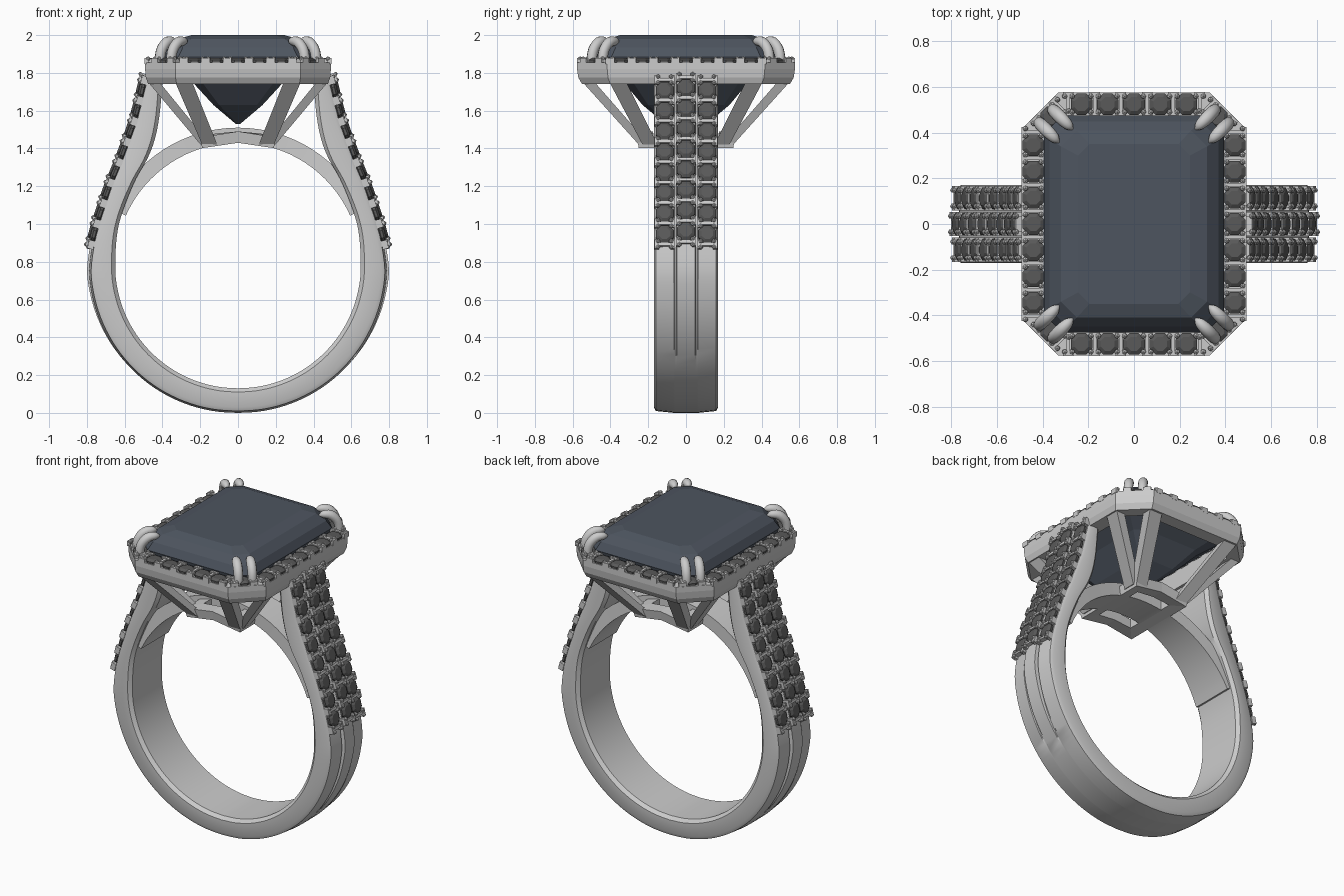
import bpy, bmesh, math
from mathutils import Vector, Matrix

if "Cube" in bpy.data.objects:
    bpy.data.objects.remove(bpy.data.objects["Cube"])

STONE = bpy.data.materials.new("dark_stone")
STONE.diffuse_color = (0.10, 0.10, 0.10, 1)
STONE.use_nodes = True
STONE.node_tree.nodes["Principled BSDF"].inputs["Base Color"].default_value = STONE.diffuse_color
GEM = bpy.data.materials.new("slate_gem")
GEM.diffuse_color = (0.075, 0.09, 0.115, 1)
GEM.use_nodes = True
GEM.node_tree.nodes["Principled BSDF"].inputs["Base Color"].default_value = GEM.diffuse_color


def finish(name, bm, mat=None, smooth=None):
    bmesh.ops.recalc_face_normals(bm, faces=bm.faces)
    me = bpy.data.meshes.new(name)
    bm.to_mesh(me)
    bm.free()
    ob = bpy.data.objects.new(name, me)
    bpy.context.collection.objects.link(ob)
    if mat:
        me.materials.append(mat)
    if smooth:
        bpy.ops.object.select_all(action='DESELECT')
        ob.select_set(True)
        bpy.context.view_layer.objects.active = ob
        bpy.ops.object.shade_smooth_by_angle(angle=math.radians(smooth))
    return ob


def loft(bm, loops, cap=True, ring=False):
    """Skin a list of closed loops; ring joins last loop to first."""
    vs = [[bm.verts.new(p) for p in lp] for lp in loops]
    n = len(vs[0])
    for a, b in zip(vs, vs[1:] + (vs[:1] if ring else [])):
        for i in range(n):
            bm.faces.new((a[i], a[(i + 1) % n], b[(i + 1) % n], b[i]))
    if cap and not ring:
        bm.faces.new(vs[0])
        bm.faces.new(vs[-1])


def octo(a, b, c, z):
    """Rectangle with cut corners."""
    return [(a, b - c, z), (a - c, b, z), (c - a, b, z), (-a, b - c, z),
            (-a, c - b, z), (c - a, -b, z), (a - c, -b, z), (a, c - b, z)]


def catmull(pts, sub):
    out = []
    for i in range(len(pts) - 1):
        p0, p1, p2, p3 = (pts[max(0, min(len(pts) - 1, i + k))] for k in (-1, 0, 1, 2))
        for s in range(sub):
            t = s / sub
            out.append(0.5 * (2 * p1 + (p2 - p0) * t + (2 * p0 - 5 * p1 + 4 * p2 - p3) * t * t
                              + (3 * p1 - p0 - 3 * p2 + p3) * t ** 3))
    return out + [pts[-1]]


# shank path: (inner x, inner z, outer x, outer z) from bottom to shoulder top
half = []
for d in range(-90, 6, 8):
    c, s = math.cos(math.radians(d)), math.sin(math.radians(d))
    r = 0.78 + 0.008 * c
    half.append(Vector((0.65 * c, 0.78 + 0.65 * s, r * c, 0.78 + r * s)))
half += [Vector(p) for p in (
    (.646, .89, .772, .88), (.63, 1.0, .748, .98), (.595, 1.11, .713, 1.09),
    (.54, 1.24, .675, 1.2), (.48, 1.345, .63, 1.31), (.44, 1.45, .585, 1.43),
    (.415, 1.58, .54, 1.56), (.40, 1.75, .49, 1.765))]
half = catmull(half, 3)
full = [Vector((-p[0], p[1], -p[2], p[3])) for p in half[:0:-1]] + half


def section(p):
    i, o = Vector((p[0], 0, p[1])), Vector((p[2], 0, p[3]))
    d = (o - i).normalized()
    f = max(0, min(1, (p[3] - 0.25) / 0.5))
    g, c = -0.02 * f, 0.012 * f
    top = [(-.17, -.03), (-.16, -.01), (-.064, 0), (-.06, g), (-.052, g), (-.048, c)]
    top += [(-y, h) for y, h in top[::-1]]
    loop = [o + d * h + Vector((0, y, 0)) for y, h in top]
    loop += [i + d * h + Vector((0, y, 0)) for y, h in ((.17, .02), (.15, 0), (-.15, 0), (-.17, .02))]
    return loop


bm = bmesh.new()
loft(bm, [section(p) for p in full])
finish("shank", bm, smooth=35)

# bridge arch closing the finger hole under the seat
bm = bmesh.new()
arch = []
for k in range(33):
    a = math.radians(24 + 132 * k / 32)
    c, s = math.cos(a), math.sin(a)
    w = 0.10 + 0.05 * abs(c) ** 2
    arch.append([(r * c, y, 0.78 + r * s) for r, y in ((.65, -w), (.65, w), (.73, w), (.73, -w))])
loft(bm, arch)
finish("bridge", bm, smooth=35)

# halo tray around the centre gem
bm = bmesh.new()
loft(bm, [octo(.475, .55, .15, 1.74), octo(.488, .57, .157, 1.775), octo(.492, .577, .16, 1.82),
          octo(.492, .577, .16, 1.856), octo(.385, .465, .08, 1.856), octo(.385, .465, .08, 1.74)],
     ring=True)
finish("halo", bm)

# seat: base frame curved to the finger hole, plus two struts per corner
bm = bmesh.new()


def frame_loop(a, b, h):
    return [(x, y, 0.78 + math.sqrt(.4225 - x * x) + h) for x, y in
            ((a, -b), (a, b), (0, b), (-a, b), (-a, -b), (0, -b))]


loft(bm, [frame_loop(.19, .25, 0), frame_loop(.2, .26, .06),
          frame_loop(.12, .175, .06), frame_loop(.12, .175, 0)], ring=True)


def quad(x, y, hx, hy, z):
    return [(x - hx, y - hy, z), (x + hx, y - hy, z), (x + hx, y + hy, z), (x - hx, y + hy, z)]


for sx in (-1, 1):
    for sy in (-1, 1):
        loft(bm, [quad(sx * .15, sy * .222, .04, .028, 1.42), quad(sx * .287, sy * .515, .045, .032, 1.75)])
        loft(bm, [quad(sx * .172, sy * .19, .026, .04, 1.42), quad(sx * .445, sy * .36, .03, .045, 1.75)])
finish("seat_struts", bm)

# step-cut centre gem
bm = bmesh.new()
loft(bm, [octo(.012, .11, .008, 1.53), octo(.13, .23, .03, 1.63), octo(.24, .33, .05, 1.75),
          octo(.39, .47, .08, 1.865), octo(.395, .475, .08, 1.885), octo(.37, .45, .078, 1.935),
          octo(.32, .41, .07, 1.98), octo(.245, .35, .05, 2.0)])
finish("centre_gem", bm, GEM)

# paired claws at each corner
bm = bmesh.new()
for sx in (-1, 1):
    for sy in (-1, 1):
        for ox, oy in ((.352, .497), (.412, .44)):
            path = catmull([Vector(((ox - k), (oy - k), z, r)) for k, z, r in (
                (0, 1.80, .024), (-.002, 1.87, .027), (.008, 1.925, .028), (.035, 1.962, .028),
                (.065, 1.968, .022), (.082, 1.962, .006))], 3)
            loops = []
            for i, p in enumerate(path):
                q, o = path[min(i + 1, len(path) - 1)], path[max(i - 1, 0)]
                t = (q.xyz - o.xyz).normalized()
                side = Vector((1, -1, 0)).normalized()
                up = t.cross(side)
                lp = [p.xyz + p.w * (side * math.cos(a) + up * math.sin(a))
                      for a in (k * math.pi / 5 for k in range(10))]
                loops.append([(v.x * sx, v.y * sy, v.z) for v in lp])
            loft(bm, loops)
finish("claws", bm, smooth=50)


# pave rows: round stones with raised settings and beads between them
def pave(name, frames):
    stones, metal = bmesh.new(), bmesh.new()
    for m, first in frames:
        loft(stones, [[m @ Vector((r * math.cos(a), r * math.sin(a), h))
                       for a in (math.pi / 8 + k * math.pi / 4 for k in range(8))]
                      for r, h in ((.004, -.04), (.051, -.006), (.051, .008), (.033, .019))])
        for e in ((-1, 1) if first else (1,)):
            parts = [((e * .0575, 0, 0), (.016, .1, .03))]
            parts += [((e * .0575, s * .042, .002), (.046, .022, .032)) for s in (-1, 1)]
            for loc, size in parts:
                bmesh.ops.create_cube(metal, size=1, matrix=m @ Matrix.Translation(loc)
                                      @ Matrix.Diagonal((*size, 1)))
            for s in (-1, 1):
                for b in (-1, 1):
                    bmesh.ops.create_icosphere(metal, subdivisions=1, radius=.013, matrix=m
                                               @ Matrix.Translation((e * .0575 + b * .016, s * .035, .015)))
    finish(name + "_stones", stones, STONE)
    finish(name + "_settings", metal)


def frame(pos, along, normal):
    along, normal = Vector(along).normalized(), Vector(normal).normalized()
    m = Matrix((along, normal.cross(along), normal)).transposed().to_4x4()
    return Matrix.Translation(pos) @ m


# halo rows and corner stones
Z = 1.86
halo = []
for s in (-1, 1):
    halo += [(frame((s * .441, i * .115, Z), (0, 1, 0), (0, 0, 1)), i == -3) for i in range(-3, 4)]
    halo += [(frame((i * .115, s * .525, Z), (1, 0, 0), (0, 0, 1)), i == -2) for i in range(-2, 3)]
    halo += [(frame((s * .363, t * .468, Z), (1, -s * t, 0), (0, 0, 1)), True) for t in (-1, 1)]
pave("halo", halo)


# three rows on each shoulder
def outer(z):
    for a, b in zip(half, half[1:]):
        if a[3] <= z <= b[3] and a[3] > 0.5:
            return a[2] + (b[2] - a[2]) * (z - a[3]) / (b[3] - a[3])
    return half[-1][2]


rows = []
for y, lift, z0 in ((-.113, .003, .945), (0, .016, .955), (.113, .003, .945)):
    for k in range(8):
        z = z0 + k * .1085
        t = Vector((outer(z + .03) - outer(z - .03), 0, .06)).normalized()
        n = Vector((t.z, 0, -t.x))
        m = frame(Vector((outer(z), y, z)) + n * lift, t, n)
        rows += [(m, k == 0), (Matrix.Rotation(math.pi, 4, 'Z') @ m, k == 0)]
pave("shoulder", rows)
